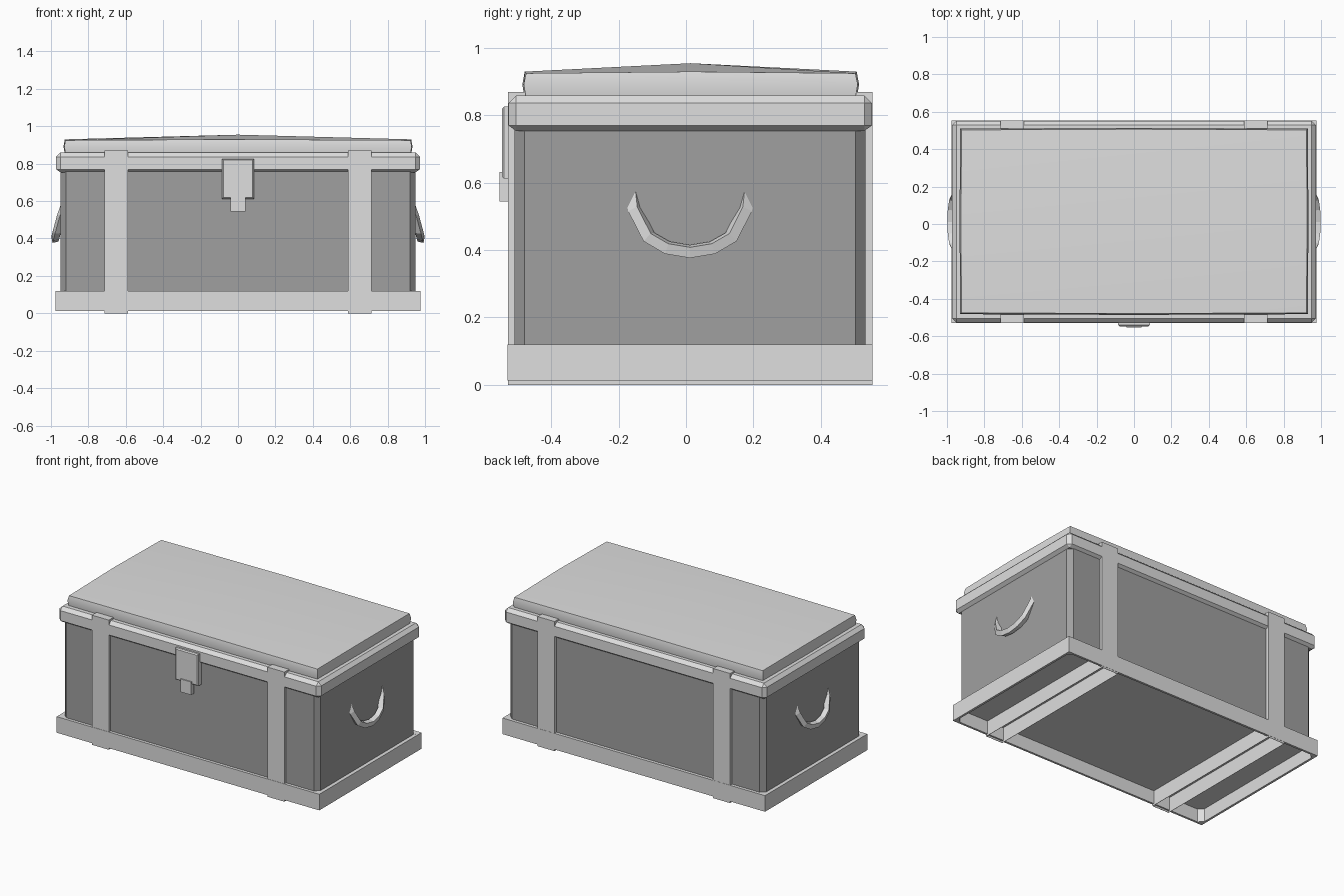
import bpy, bmesh

if "Cube" in bpy.data.objects:
    bpy.data.objects.remove(bpy.data.objects["Cube"])

CY = 0.012  # chest body centre in y (latch sticks out in front)


def material(name, v):
    m = bpy.data.materials.new(name)
    m.diffuse_color = (v, v, v, 1)
    m.use_nodes = True
    m.node_tree.nodes["Principled BSDF"].inputs["Base Color"].default_value = m.diffuse_color
    return m


LIGHT = material("light grey trim", 0.735)
DARK = material("dark grey body", 0.352)


def finish(bm, name, mat):
    bmesh.ops.recalc_face_normals(bm, faces=bm.faces)
    me = bpy.data.meshes.new(name)
    bm.to_mesh(me)
    bm.free()
    ob = bpy.data.objects.new(name, me)
    bpy.context.collection.objects.link(ob)
    me.materials.append(mat)
    return ob


def box_bm(x0, x1, y0, y1, z0, z1):
    bm = bmesh.new()
    bmesh.ops.create_cube(bm, size=1)
    for v in bm.verts:
        v.co = (x1 if v.co.x > 0 else x0, y1 if v.co.y > 0 else y0, z1 if v.co.z > 0 else z0)
    return bm


def bevel(bm, edges, w):
    bmesh.ops.bevel(bm, geom=list(edges), offset=w, segments=1, affect='EDGES', profile=0.5)


def octagon(hx, hy, c):
    pts = [(hx, hy - c), (hx - c, hy), (-hx + c, hy), (-hx, hy - c)]
    pts += [(-x, -y) for x, y in pts]
    return [(x, y + CY) for x, y in pts]


# Body with chamfered upright corners
bm = box_bm(-0.95, 0.95, -0.51, 0.533, 0.11, 0.82)
bevel(bm, [e for e in bm.edges if abs(e.verts[0].co.z - e.verts[1].co.z) > 0.1], 0.03)
finish(bm, "body", DARK)

# Floor inside the base frame
finish(box_bm(-0.966, 0.966, -0.522, 0.546, 0.10, 0.115), "floor", LIGHT)

# Base frame: ring with square outside and chamfered inside
bm = bmesh.new()
outer, inner = octagon(0.975, 0.5425, 0), octagon(0.96, 0.528, 0.03)
loops = [[bm.verts.new((x, y, z)) for x, y in pts]
         for pts, z in ((outer, 0.012), (outer, 0.12), (inner, 0.12), (inner, 0.012))]
for a, b in zip(loops, loops[1:] + loops[:1]):
    for i in range(8):
        j = (i + 1) % 8
        bm.faces.new((a[i], a[j], b[j], b[i]))
bmesh.ops.remove_doubles(bm, verts=bm.verts, dist=1e-5)
finish(bm, "base_frame", LIGHT)

# Ledge closing the frame against the body
finish(box_bm(-0.965, 0.965, -0.521, 0.545, 0.112, 0.1198), "base_ledge", LIGHT)

# Lid rim, chamfered all round, with a flatter chamfer below
bm = box_bm(-0.972, 0.972, -0.527, 0.552, 0.754, 0.859)
bevel(bm, bm.edges, 0.022)
for v in bm.verts:
    if 0.76 < v.co.z < 0.79:
        v.co.z = 0.77
finish(bm, "lid_rim", LIGHT)

# Slightly crowned lid panel: every face is a 2 x 2 grid with bulged middles
bm = bmesh.new()
bmesh.ops.create_cube(bm, size=2)
bmesh.ops.subdivide_edges(bm, edges=bm.edges, cuts=1, use_grid_fill=True)
for v in bm.verts:
    x, y, z = (round(c) for c in v.co)
    bulge = 0.004 * (x == 0) + 0.004 * (y == 0)
    side = 0.007 * (z == 0)
    top = {0: 0.925, 1: 0.93, 2: 0.955}[(x == 0) + (y == 0)]
    v.co = (x * (0.922 + bulge + side), 0.014 + y * (0.489 + bulge + side),
            (0.85, 0.892, top)[z + 1])
panel = finish(bm, "lid_panel", LIGHT)
bpy.context.view_layer.objects.active = panel
panel.select_set(True)
bpy.ops.object.shade_smooth_by_angle()
panel.select_set(False)

# Straps: boxes open at the bottom
for s, side in ((-1, "left"), (1, "right")):
    bm = box_bm(s * 0.652 - 0.063, s * 0.652 + 0.063, -0.5287, 0.5533, 0, 0.87)
    bmesh.ops.recalc_face_normals(bm, faces=bm.faces)
    bmesh.ops.delete(bm, geom=[f for f in bm.faces if f.calc_center_median().z < 0.01],
                     context='FACES_ONLY')
    strap = finish(bm, side + "_strap", LIGHT)
    mod = strap.modifiers.new("thickness", 'SOLIDIFY')
    mod.thickness, mod.offset = 0.003, -1

# Latch plate and tongue
bm = box_bm(-0.085, 0.085, -0.547, -0.508, 0.612, 0.826)
bevel(bm, [e for e in bm.edges if all(v.co.y < -0.54 for v in e.verts)], 0.007)
finish(bm, "latch_plate", LIGHT)
finish(box_bm(-0.04, 0.04, -0.554, -0.525, 0.545, 0.632), "latch_tongue", LIGHT)

# Hanging side handles: a four-sided section swept along a half loop
half = [(0.169, 0.575, 0.926), (0.163, 0.52, 0.946), (0.122, 0.439, 0.968),
        (0.067, 0.407, 0.976)]
path = [(-y, z, x) for y, z, x in half] + [(0, 0.396, 0.979)] + half[::-1]
for s, side in ((-1, "left"), (1, "right")):
    cu = bpy.data.curves.new(side + "_handle", 'CURVE')
    cu.dimensions = '3D'
    cu.bevel_depth, cu.bevel_resolution, cu.use_fill_caps = 0.023, 0, True
    sp = cu.splines.new('POLY')
    sp.points.add(len(path) - 1)
    for p, (y, z, x) in zip(sp.points, path):
        p.co = (s * x, y + CY, z, 1)
    cu.materials.append(LIGHT)
    sp.use_smooth = False
    ob = bpy.data.objects.new(side + "_handle", cu)
    bpy.context.collection.objects.link(ob)
    bpy.context.view_layer.objects.active = ob
    ob.select_set(True)
    bpy.ops.object.convert(target='MESH')
    bpy.context.view_layer.objects.active.select_set(False)
